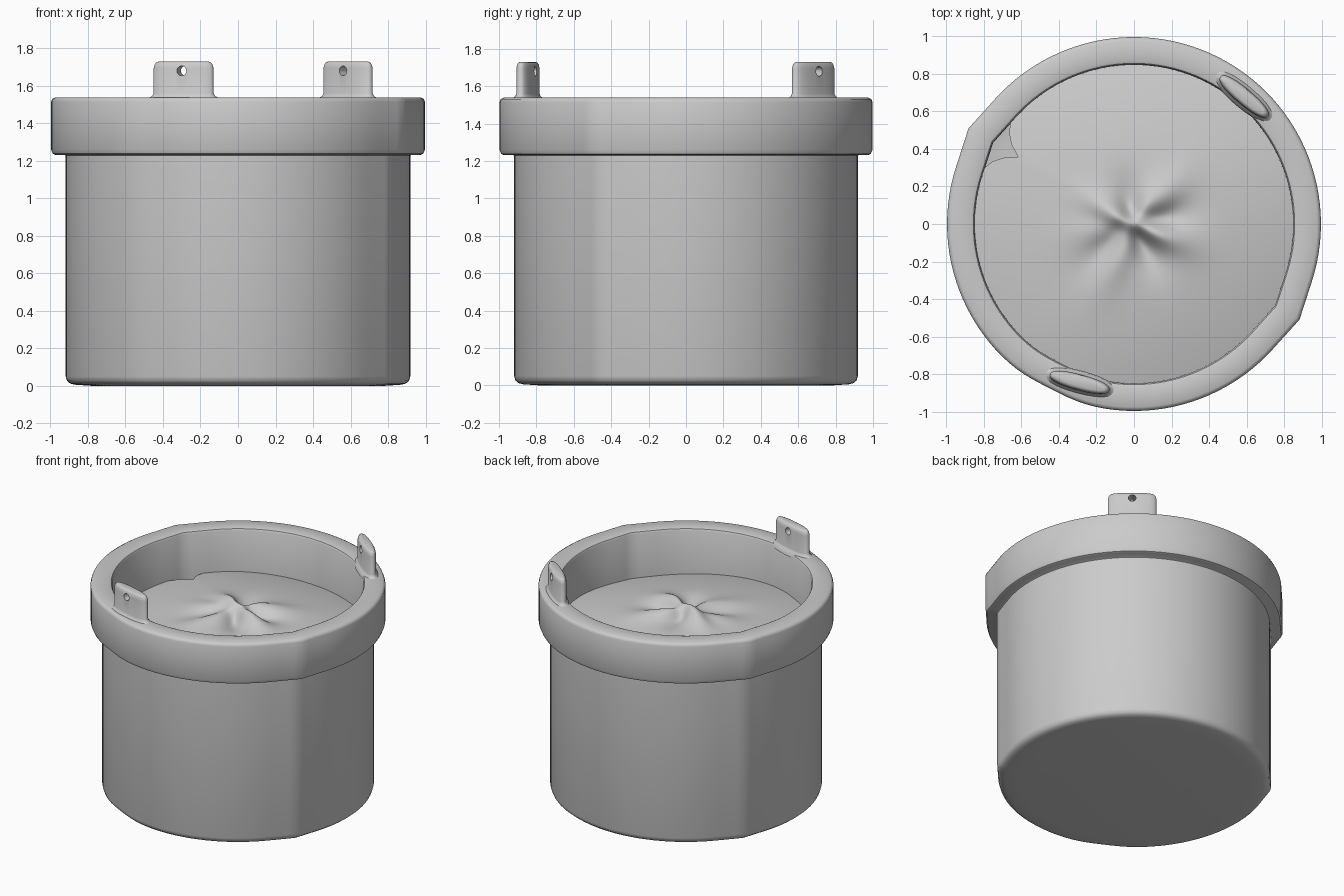
import bpy, math
from math import sin, cos, pi, radians, exp

if "Cube" in bpy.data.objects:
    bpy.data.objects.remove(bpy.data.objects["Cube"])

N = 120


def corner(a):
    """Nearly round plan: unit circle with two opposite pulled-out corners."""
    d = min(abs((a - radians(c) + pi) % (2 * pi) - pi) for c in (-30, 150))
    k = 1 / cos(0.21 - d) if d < 0.21 else 1
    e = (a - radians(-117) + pi) % (2 * pi) - pi
    return k - 0.012 * exp(-(e / 0.16) ** 2)


def loft(name, rings, point, n=N, caps=False):
    """Join rings of n points; point(ring, angle) gives a position."""
    verts = [point(r, 2 * pi * i / n) for r in rings for i in range(n)]
    faces = [(j * n + i, j * n + (i + 1) % n, (j + 1) * n + (i + 1) % n, (j + 1) * n + i)
             for j in range(len(rings) - 1) for i in range(n)]
    if caps:
        faces.append(tuple(reversed(range(n))))
        faces.append(tuple(range((len(rings) - 1) * n, len(rings) * n)))
    me = bpy.data.meshes.new(name)
    me.from_pydata(verts, [], faces)
    ob = bpy.data.objects.new(name, me)
    bpy.context.collection.objects.link(ob)
    bpy.ops.object.select_all(action='DESELECT')
    ob.select_set(True)
    bpy.context.view_layer.objects.active = ob
    bpy.ops.object.mode_set(mode='EDIT')
    bpy.ops.mesh.select_all(action='SELECT')
    bpy.ops.mesh.remove_doubles(threshold=0.00001)
    bpy.ops.object.mode_set(mode='OBJECT')
    bpy.ops.object.shade_smooth_by_angle(angle=radians(40))
    return ob


# Pot: base, wall, thick collar and inner wall
profile = [(0, 0), (0.78, 0), (0.87, 0.006), (0.895, 0.012), (0.912, 0.026), (0.919, 0.05),
           (0.919, 1.228), (0.925, 1.232), (0.975, 1.232), (0.988, 1.238), (0.997, 1.26),
           (0.997, 1.515), (0.991, 1.53), (0.977, 1.538), (0.87, 1.538), (0.857, 1.533),
           (0.85, 1.52), (0.848, 1.12)]
loft("pot", profile, lambda p, a: (p[0] * corner(a) * cos(a), p[0] * corner(a) * sin(a), p[1]))

# Draped fill: low dome with folds radiating from the middle
folds = [(45, 0.045, 0.42), (-22, 0.06, 0.36), (150, 0.05, 0.32), (190, 0.025, 0.4),
         (245, 0.03, 0.5), (100, -0.03, 0.3), (12, -0.04, 0.35), (222, -0.03, 0.45),
         (-65, -0.05, 0.3)]


def fill_point(t, a):
    d = abs((a - radians(150) + pi) % (2 * pi) - pi)
    edge = 0.855 * corner(a)
    if d < 0.2:                                  # pointed gap against the wall
        edge -= 0.16 * (1 - d / 0.2) ** 2
    r = t * edge
    x, y = r * cos(a), r * sin(a)
    z = 1.205 + 0.115 * (1 - (r / 0.86) ** 2)
    for ang, h, length in folds:
        c, s = cos(radians(ang)), sin(radians(ang))
        along, across = x * c + y * s, -x * s + y * c
        w = 0.045 + 0.12 * max(along, 0)
        g = exp(-(across / w) ** 2) * exp(-((along - 0.12) / (length * 0.55)) ** 2)
        z += h * g
    z += 0.012 * sin(3 * a + 0.6) * t ** 2
    return x, y, z


loft("draped_fill", [1 - i / 50 for i in range(51)], fill_point)


# Upright lugs on the collar, each pierced by a small hole
def lug(name, x, y, turn):
    levels = [(1.51, 0.03), (1.538, 0.022), (1.546, 0.008), (1.56, 0), (1.695, 0),
              (1.715, -0.006), (1.726, -0.016), (1.73, -0.03)]

    def point(l, a):
        c, s = cos(a), sin(a)
        px = (0.164 + l[1]) * math.copysign(abs(c) ** 0.9, c)
        py = (0.042 + l[1] * 0.7) * math.copysign(abs(s) ** 0.8, s)
        return px, py, l[0]

    ob = loft(name, levels, point, 64, True)
    ob.location = (x, y, 0)
    ob.rotation_euler.z = radians(turn)
    bpy.ops.mesh.primitive_cylinder_add(vertices=24, radius=0.026, depth=0.3,
                                        location=(x, y, 1.68),
                                        rotation=(pi / 2, 0, radians(turn)))
    cut = bpy.context.object
    cut.name = name + "_hole_cutter"
    cut.hide_render = True
    cut.display_type = 'WIRE'
    m = ob.modifiers.new("hole", 'BOOLEAN')
    m.operation, m.object, m.solver = 'DIFFERENCE', cut, 'EXACT'


lug("front_lug", -0.29, -0.845, -15)
lug("back_lug", 0.587, 0.68, -40)
